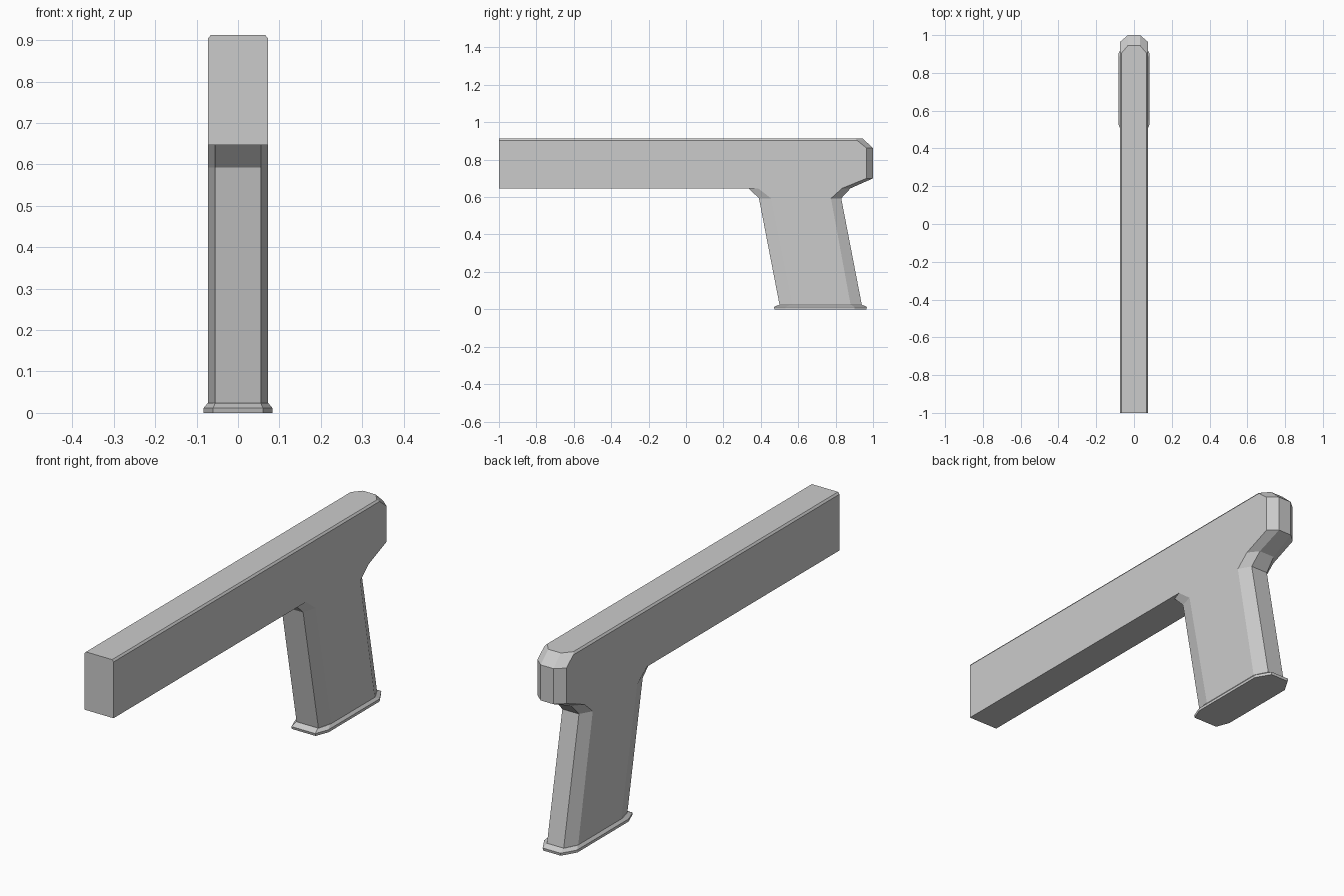
import bpy, bmesh

# Horizontal sections, bottom to top:
# z, half width, front (y, flat half width, corner depth), back (y, flat half width, corner depth)
BASE = [
    (0.0,   0.083, (0.473, 0.060, 0.060), (0.965, 0.045, 0.065)),
    (0.012, 0.083, (0.470, 0.060, 0.060), (0.967, 0.045, 0.065)),
    (0.024, 0.073, (0.495, 0.055, 0.065), (0.943, 0.042, 0.060)),
]
BODY = [
    (0.024, 0.073, (0.500, 0.055, 0.070), (0.940, 0.042, 0.060)),
    (0.593, 0.073, (0.390, 0.055, 0.065), (0.830, 0.042, 0.055)),
    (0.647, 0.073, (0.335, 0.055, 0.050), (0.880, 0.038, 0.045)),
    (0.647, 0.073, (-1.0, 0.055, 0.0),    (0.880, 0.038, 0.045)),
    (0.700, 0.073, (-1.0, 0.055, 0.0),    (1.000, 0.032, 0.035)),
    (0.862, 0.073, (-1.0, 0.055, 0.0),    (1.000, 0.032, 0.035)),
    (0.903, 0.073, (-1.0, 0.055, 0.0),    (0.955, 0.032, 0.040)),
    (0.912, 0.066, (-1.0, 0.055, 0.0),    (0.945, 0.032, 0.040)),
]


def loft(name, sections):
    """Join eight-point sections into a closed, flat-shaded solid."""
    bm = bmesh.new()
    rings = []
    for z, w, (fy, fw, fd), (by, bw, bd) in sections:
        half = [(fw, fy), (w, fy + fd), (w, by - bd), (bw, by)]
        pts = half + [(-x, y) for x, y in reversed(half)]
        rings.append([bm.verts.new((x, y, z)) for x, y in pts])
    for a, b in zip(rings, rings[1:]):
        for i in range(8):
            j = (i + 1) % 8
            bm.faces.new((a[i], a[j], b[j], b[i]))
    bm.faces.new(rings[0][::-1])
    bm.faces.new(rings[-1])
    bmesh.ops.remove_doubles(bm, verts=bm.verts, dist=1e-5)
    bmesh.ops.recalc_face_normals(bm, faces=bm.faces)
    mesh = bpy.data.meshes.new(name)
    bm.to_mesh(mesh)
    bm.free()
    obj = bpy.data.objects.new(name, mesh)
    bpy.context.collection.objects.link(obj)
    return obj


# Flared plate under the grip
loft("grip_base_plate", BASE)
# Raked grip running up into the long bar and its chamfered rear
loft("grip_and_bar", BODY)
